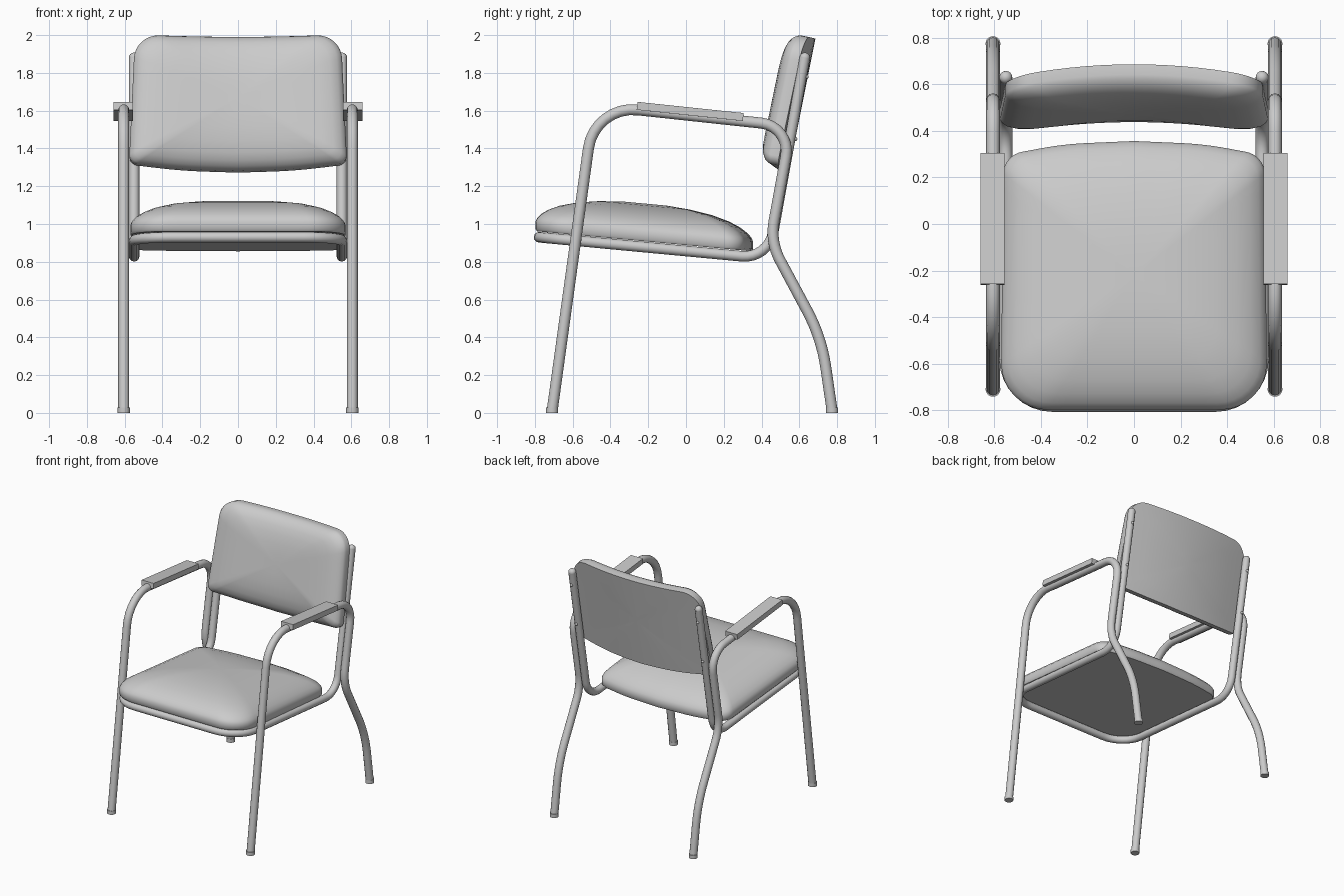
import bpy, bmesh, math
from mathutils import Vector, Matrix

if "Cube" in bpy.data.objects:
    bpy.data.objects.remove(bpy.data.objects["Cube"])


def finish(obj, angle=40):
    bpy.ops.object.select_all(action='DESELECT')
    obj.select_set(True)
    bpy.context.view_layer.objects.active = obj
    if obj.type == 'CURVE':
        bpy.ops.object.convert(target='MESH')
        obj = bpy.context.object
    bpy.ops.object.shade_smooth_by_angle(angle=math.radians(angle))
    return obj


def fillet(pts, closed=False, n=8):
    """Round corners; each entry is (point, tangent length)."""
    out, m = [], len(pts)
    for i, (p, d) in enumerate(pts):
        p = Vector(p)
        if d == 0 or (not closed and i in (0, m - 1)):
            out.append(p)
            continue
        u = (Vector(pts[i - 1][0]) - p).normalized()
        v = (Vector(pts[(i + 1) % m][0]) - p).normalized()
        t = math.pi - u.angle(v)
        f = 4 / 3 * math.tan(t / 4) / math.tan(t / 2)
        a, b = p + u * d, p + v * d
        c1, c2 = a.lerp(p, f), b.lerp(p, f)
        for k in range(n + 1):
            s = k / n
            out.append(a * (1 - s)**3 + c1 * 3 * s * (1 - s)**2 + c2 * 3 * s * s * (1 - s) + b * s**3)
    return out


def tube(name, pts, radius):
    cu = bpy.data.curves.new(name, 'CURVE')
    cu.dimensions = '3D'
    cu.bevel_depth = radius
    cu.bevel_resolution = 4
    cu.use_fill_caps = True
    path = fillet(pts)
    sp = cu.splines.new('POLY')
    sp.points.add(len(path) - 1)
    for q, p in zip(sp.points, path):
        q.co = (*p, 1)
    obj = bpy.data.objects.new(name, cu)
    bpy.context.collection.objects.link(obj)
    return finish(obj)


def cushion(name, half, centre, profile, place):
    """Padded slab: concentric rings of an outline, lifted by (scale, height)."""
    full = half + [((-x, y), d) for (x, y), d in reversed(half) if x > 0]
    raw = fillet(full, closed=True)
    outline = []
    for i, p in enumerate(raw):
        q = raw[(i + 1) % len(raw)]
        k = max(1, math.ceil((q - p).length / 0.07))
        outline += [p.lerp(q, j / k) for j in range(k)]
    c = Vector(centre)
    bm = bmesh.new()
    rings = [[bm.verts.new(place(*(c + (p - c) * s), h)) for p in outline] for s, h in profile]
    n = len(outline)
    for a, b in zip(rings, rings[1:]):
        for i in range(n):
            bm.faces.new((a[i], a[(i + 1) % n], b[(i + 1) % n], b[i]))
    for r, h in ((rings[0], profile[0][1]), (rings[-1], profile[-1][1])):
        tip = bm.verts.new(place(*c, h))
        for i in range(n):
            bm.faces.new((r[i], r[(i + 1) % n], tip))
    bmesh.ops.remove_doubles(bm, verts=bm.verts, dist=1e-5)
    bmesh.ops.recalc_face_normals(bm, faces=bm.faces)
    me = bpy.data.meshes.new(name)
    bm.to_mesh(me)
    bm.free()
    obj = bpy.data.objects.new(name, me)
    bpy.context.collection.objects.link(obj)
    return finish(obj, 45)


# Side frames: front leg, arm and rear leg in one bent tube
side = [((-0.708, 0.015), 0), ((-0.485, 1.629), 0.23), ((0.558, 1.517), 0.16),
        ((0.446, 0.905), 0.11), ((0.717, 0.40), 0.16), ((0.773, 0.015), 0)]
for sx, tag in ((-1, "left"), (1, "right")):
    x = sx * 0.605
    tube(f"side_frame_{tag}", [((x, y, z), d) for (y, z), d in side], 0.029)

    # Rubber feet
    for y, part in ((-0.709, "front"), (0.774, "rear")):
        bpy.ops.mesh.primitive_cylinder_add(vertices=20, radius=0.032, depth=0.028, location=(x, y, 0.014))
        bpy.context.object.name = f"{part}_foot_{tag}"
        finish(bpy.context.object)

    # Arm pads
    bpy.ops.mesh.primitive_cube_add(size=1, location=(sx * 0.607, 0.022, 1.596),
                                    rotation=(math.atan(-0.105), 0, 0))
    arm = bpy.context.object
    arm.name = f"arm_pad_{tag}"
    arm.scale = (0.104, 0.565, 0.042)
    bev = arm.modifiers.new("soft_edge", 'BEVEL')
    bev.width = 0.003

    # Rounded tube ends and screws on the back uprights
    bpy.ops.mesh.primitive_uv_sphere_add(segments=16, ring_count=8, radius=0.028, location=(sx * 0.55, 0.629, 1.88))
    bpy.context.object.name = f"upright_cap_{tag}"
    finish(bpy.context.object)
    for i, z in enumerate((1.45, 1.78)):
        y = 0.629 + 0.1814 * (z - 1.88) + 0.028
        bpy.ops.mesh.primitive_uv_sphere_add(segments=12, ring_count=6, radius=0.011, location=(sx * 0.55, y, z))
        bpy.context.object.name = f"screw_{tag}_{i + 1}"
        finish(bpy.context.object)

# Seat frame: back uprights and the front loop
half = [((0.629, 1.88), 0), ((0.436, 0.816), 0.14), ((-0.778, 0.93), 0.2)]
loop = [((0.55, y, z), d) for (y, z), d in half]
loop += [((-0.55, y, z), d) for (y, z), d in reversed(half)]
tube("seat_frame", loop, 0.028)

# Seat cushion, sloping down to the rear
cushion("seat", [((0, -0.797), 0), ((0.572, -0.797), 0.2), ((0.56, 0.295), 0.08),
                 ((0.3, 0.343), 0.1), ((0, 0.356), 0)], (0, -0.22),
        [(0.5, 0), (0.985, 0), (1.0, 0.012), (1.0, 0.05), (0.985, 0.07), (0.95, 0.093), (0.88, 0.12),
         (0.78, 0.146), (0.62, 0.172), (0.42, 0.19), (0.2, 0.2)],
        lambda x, y, h: Vector((x, y, 0.888 - 0.093 * y + h)))

# Backrest, tilted and curved around the sitter
tilt = Matrix.Rotation(-math.atan(0.2), 3, 'X')


def back_place(x, v, h):
    return tilt @ Vector((x, -0.2 * x * x - h, v)) + Vector((0, 0.617, 1.64))


cushion("backrest", [((0, -0.375), 0), ((0.3, -0.368), 0.1), ((0.577, -0.345), 0.045),
                     ((0.545, 0.35), 0.13), ((0, 0.348), 0)], (0, 0),
        [(s, 0) for s in (0.15, 0.4, 0.7, 1.0)] +
        [(1.0, 0.045), (0.985, 0.062), (0.95, 0.083), (0.88, 0.105), (0.78, 0.122),
         (0.62, 0.137), (0.42, 0.146), (0.2, 0.15)], back_place)
